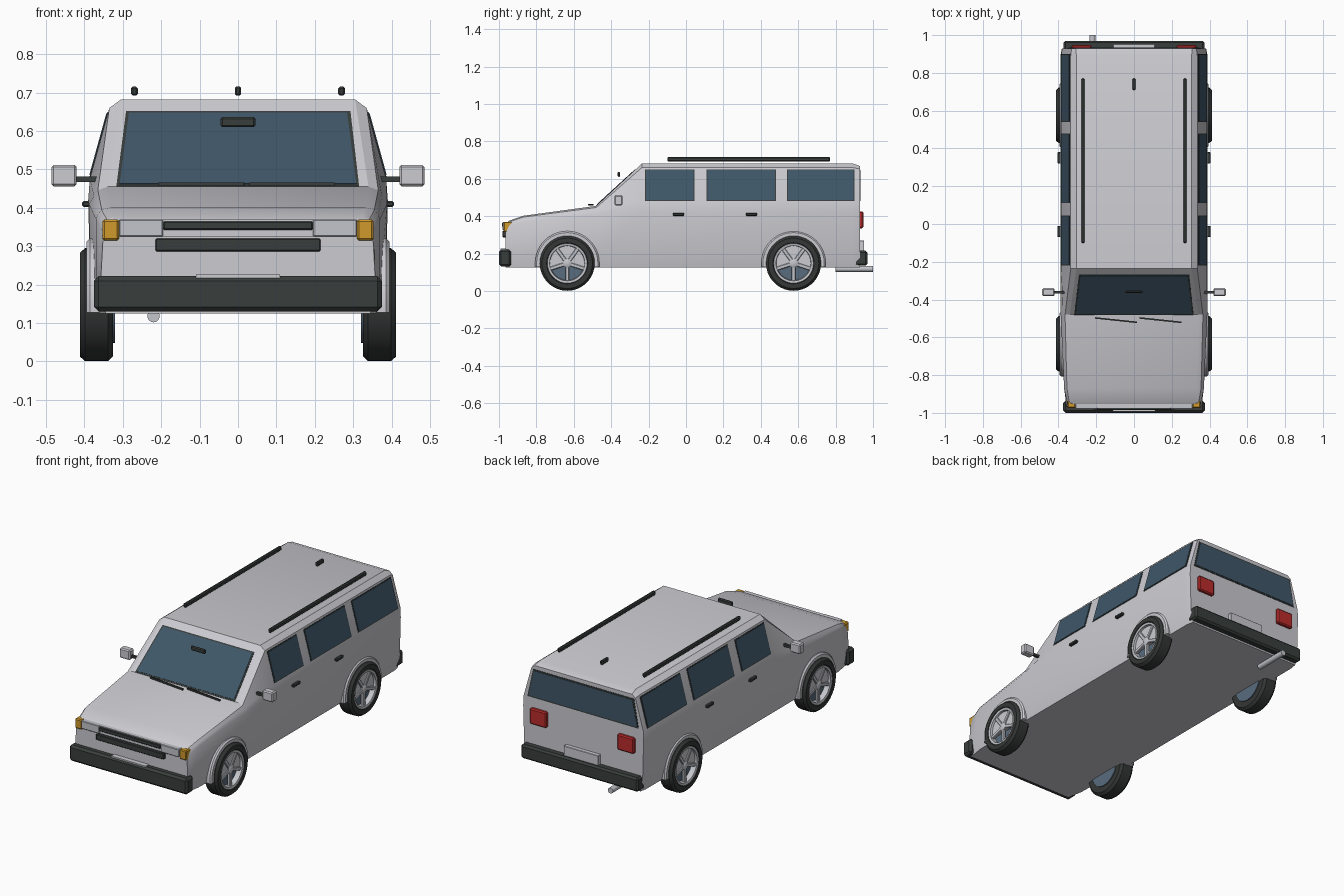
import bpy, bmesh
from math import sin, cos, pi, radians
from mathutils import Vector, Matrix

if "Cube" in bpy.data.objects:
    bpy.data.objects.remove(bpy.data.objects["Cube"], do_unlink=True)


def material(name, rgb, rough=0.5):
    m = bpy.data.materials.new(name)
    m.use_nodes = True
    m.diffuse_color = (*rgb, 1)
    node = m.node_tree.nodes["Principled BSDF"]
    node.inputs["Base Color"].default_value = (*rgb, 1)
    node.inputs["Roughness"].default_value = rough
    return m


PAINT = material("silver_paint", (0.60, 0.60, 0.64))
GLASS = material("tinted_glass", (0.05, 0.095, 0.14))
TRIM = material("dark_trim", (0.04, 0.048, 0.045))
RUBBER = material("tyre_rubber", (0.035, 0.038, 0.037))
RIM = material("rim_silver", (0.55, 0.56, 0.60))
DISC = material("brake_steel", (0.10, 0.15, 0.21))
RED = material("red_lamp", (0.50, 0.025, 0.025))
AMBER = material("amber_lamp", (0.62, 0.32, 0.025))


def finish(name, bm, mat, smooth=None):
    bmesh.ops.recalc_face_normals(bm, faces=bm.faces)
    me = bpy.data.meshes.new(name)
    bm.to_mesh(me)
    bm.free()
    me.materials.append(mat)
    if smooth:
        me.shade_smooth()
        me.set_sharp_from_angle(angle=radians(smooth))
    ob = bpy.data.objects.new(name, me)
    bpy.context.collection.objects.link(ob)
    return ob


def loft(name, rings, mat, smooth=None, caps=True):
    """Skin a list of closed rings that have equal point counts."""
    bm = bmesh.new()
    loops = [[bm.verts.new(p) for p in ring] for ring in rings]
    n = len(loops[0])
    for a, b in zip(loops, loops[1:]):
        for i in range(n):
            j = (i + 1) % n
            bm.faces.new((a[i], a[j], b[j], b[i]))
    if caps:
        bm.faces.new(loops[0])
        bm.faces.new(loops[-1])
    return finish(name, bm, mat, smooth)


def box(name, lo, hi, mat, bevel=0.0, turn=None):
    lo, hi = Vector(lo), Vector(hi)
    bm = bmesh.new()
    bmesh.ops.create_cube(bm, size=1)
    for v in bm.verts:
        v.co = Vector(a * b for a, b in zip(v.co, hi - lo))
    if bevel:
        bmesh.ops.bevel(bm, geom=bm.edges[:], offset=bevel, segments=1, affect='EDGES')
    bm.transform(Matrix.Translation((lo + hi) / 2) @ (turn or Matrix()))
    return finish(name, bm, mat)


def plate(name, corners, mat, thick):
    """Thin slab raised outwards from four corners given anticlockwise."""
    c = [Vector(p) for p in corners]
    out = (c[1] - c[0]).cross(c[3] - c[0]).normalized()
    return loft(name, [[p - out * 0.006 for p in c], [p + out * thick for p in c]], mat)


def window(name, corners, margin=0.008):
    """Glass on a slightly larger dark seal."""
    c = [Vector(p) for p in corners]
    u, v = (c[1] - c[0]).normalized(), (c[3] - c[0]).normalized()
    grow = [-u - v, u - v, u + v, v - u]
    plate(name + "_seal", [p + g * margin for p, g in zip(c, grow)], TRIM, 0.002)
    plate(name + "_glass", c, GLASS, 0.004)


def lathe(name, profile, centre, side, mat, n=36, caps=False):
    """Turn (x, radius) points about a wheel axle."""
    cy, cz = centre
    rings = [[(side * x, cy + r * cos(2 * pi * i / n), cz + r * sin(2 * pi * i / n))
              for i in range(n)] for x, r in profile]
    return loft(name, rings, mat, 35, caps)


# Body shell: half sections from sill to roof, mirrored and skinned along y
cabin = [(.37, .125), (.385, .2), (.39, .42), (.386, .475), (.335, .66), (.305, .682)]
tail = [(.362, .125), (.376, .2), (.382, .42), (.38, .475), (.33, .652), (.308, .668)]
sections = [
    (-.965, [(.345, .125), (.358, .2), (.352, .31), (.345, .335), (.34, .35), (.325, .36)]),
    (-.945, [(.348, .125), (.36, .2), (.355, .345), (.35, .36), (.342, .37), (.325, .376)]),
    (-.87, [(.36, .125), (.37, .2), (.37, .37), (.365, .383), (.355, .395), (.33, .402)]),
    (-.48, [(.37, .125), (.385, .2), (.388, .41), (.375, .43), (.365, .446), (.34, .455)]),
    (-.235, cabin),
    (.89, cabin),
    (.93, tail),
]
loft("body_shell", [[(x, y, z) for x, z in half] + [(-x, y, z) for x, z in reversed(half)]
                    for y, half in sections], PAINT, 20)

# Windscreen and rear window
window("windscreen", [(-.308, -.474, .461), (.308, -.474, .461),
                      (.284, -.272, .646), (-.284, -.272, .646)])
window("rear_window", [(.345, .93, .49), (-.345, .93, .49), (-.312, .93, .638), (.312, .93, .638)])


def side_x(z):
    return .386 - (z - .475) * .051 / .185


# Side glass, handles, mirrors, rails and lamps on both sides
for s, label in ((1, "left"), (-1, "right")):
    for part, y0, y1 in (("front", -.215, .04), ("middle", .115, .475), ("back", .545, .895)):
        low, high = side_x(.485), side_x(.645)
        quad = [(s * low, y0, .485), (s * low, y1, .485), (s * high, y1, .645), (s * high, y0, .645)]
        if s < 0:
            quad = [quad[1], quad[0], quad[3], quad[2]]
        window(f"{label}_{part}_window", quad, 0.005)

    def pair(name, lo, hi, mat, bevel=0.0):
        xs = sorted((s * lo[0], s * hi[0]))
        box(f"{label}_{name}", (xs[0], *lo[1:]), (xs[1], *hi[1:]), mat, bevel)

    for part, y in (("front", -.04), ("back", .35)):
        pair(part + "_door_handle", (.38, y - .03, .402), (.406, y + .03, .418), TRIM, .004)
    pair("mirror_arm", (.36, -.368, .468), (.43, -.354, .482), TRIM)
    pair("mirror", (.42, -.382, .456), (.486, -.34, .512), PAINT, .006)
    pair("roof_rail", (.261, -.1, .692), (.279, .77, .716), TRIM, .005)
    pair("corner_lamp", (.31, -.975, .315), (.353, -.93, .37), AMBER, .005)
    pair("headlamp", (.195, -.98, .325), (.31, -.94, .37), RIM, .003)
    pair("tail_lamp", (.225, .92, .335), (.33, .948, .425), RED, .006)

# Front grille, bumpers and number plates
box("grille_panel", (-.2, -.974, .325), (.2, -.94, .37), PAINT)
box("upper_grille_bar", (-.195, -.984, .343), (.195, -.95, .365), TRIM, .003)
box("lower_grille_bar", (-.215, -.982, .287), (.215, -.95, .32), TRIM, .003)
box("front_bumper", (-.375, -1, .13), (.375, -.935, .222), TRIM, .012)
box("rear_bumper", (-.372, .9, .135), (.372, .97, .215), TRIM, .01)
box("front_number_plate", (-.11, -.992, .2), (.11, -.96, .226), PAINT)
box("rear_number_plate", (-.11, .92, .2), (.11, .953, .27), PAINT, .002)

# Small fittings
box("rear_view_mirror", (-.046, -.366, .61), (.046, -.352, .636), TRIM, .005)
box("roof_aerial", (-.008, .71, .692), (.008, .77, .716), TRIM, .004)
for label, x in (("right", -.095), ("left", .14)):
    box(label + "_wiper", (x - .112, -.513, .457), (x + .112, -.505, .466), TRIM,
        turn=Matrix.Rotation(radians(-6), 4, 'Z'))
pipe = [[(-.22 + .016 * cos(pi * i / 8), y, .118 + .016 * sin(pi * i / 8)) for i in range(16)]
        for y in (.8, 1)]
loft("exhaust_pipe", pipe, RIM, 35)

# Wheels: tyre, rim, spokes, brake parts and wheel arch flare
HUB_Z, SPOKES = .148, 5
tyre = [(.325, .03), (.325, .134), (.338, .147), (.398, .147), (.412, .135), (.412, .11), (.4, .104)]
rim = [(.398, .108), (.41, .106), (.407, .094), (.375, .09)]
for s, side in ((1, "left"), (-1, "right")):
    for end, y in (("front", -.635), ("rear", .575)):
        name, hub = f"{side}_{end}_", (y, HUB_Z)
        lathe(name + "tyre", tyre, hub, s, RUBBER)
        lathe(name + "rim", rim, hub, s, RIM)
        lathe(name + "brake_disc", [(.32, .1), (.378, .1)], hub, s, DISC, caps=True)
        lathe(name + "hub", [(.37, .024), (.4, .024), (.405, .016)], hub, s, RIM, 20, True)
        for k in range(SPOKES):
            turn = Matrix.Rotation(2 * pi * k / SPOKES + radians(54), 4, 'X')
            mid = Vector((s * .392, y, HUB_Z)) + turn @ Vector((0, .058, 0))
            half = Vector((.009, .042, .010))
            box(f"{name}spoke_{k + 1}", mid - half, mid + half, RIM, .003, turn)
        box(name + "brake_caliper", (s * .384 - .008, y - .016, HUB_Z + .036),
            (s * .384 + .008, y + .028, HUB_Z + .07), RED, .003)
        arc = [(cos(pi * i / 20), sin(pi * i / 20)) for i in range(21)]
        rings = []
        for x, r in ((.33, .172), (.386, .172), (.394, .164)):
            ring = [(s * x, y + r * c, HUB_Z + r * d) for c, d in arc]
            rings.append(ring + [(s * x, y - r, .127), (s * x, y + r, .127)])
        loft(name + "arch_flare", rings, PAINT, 30)
